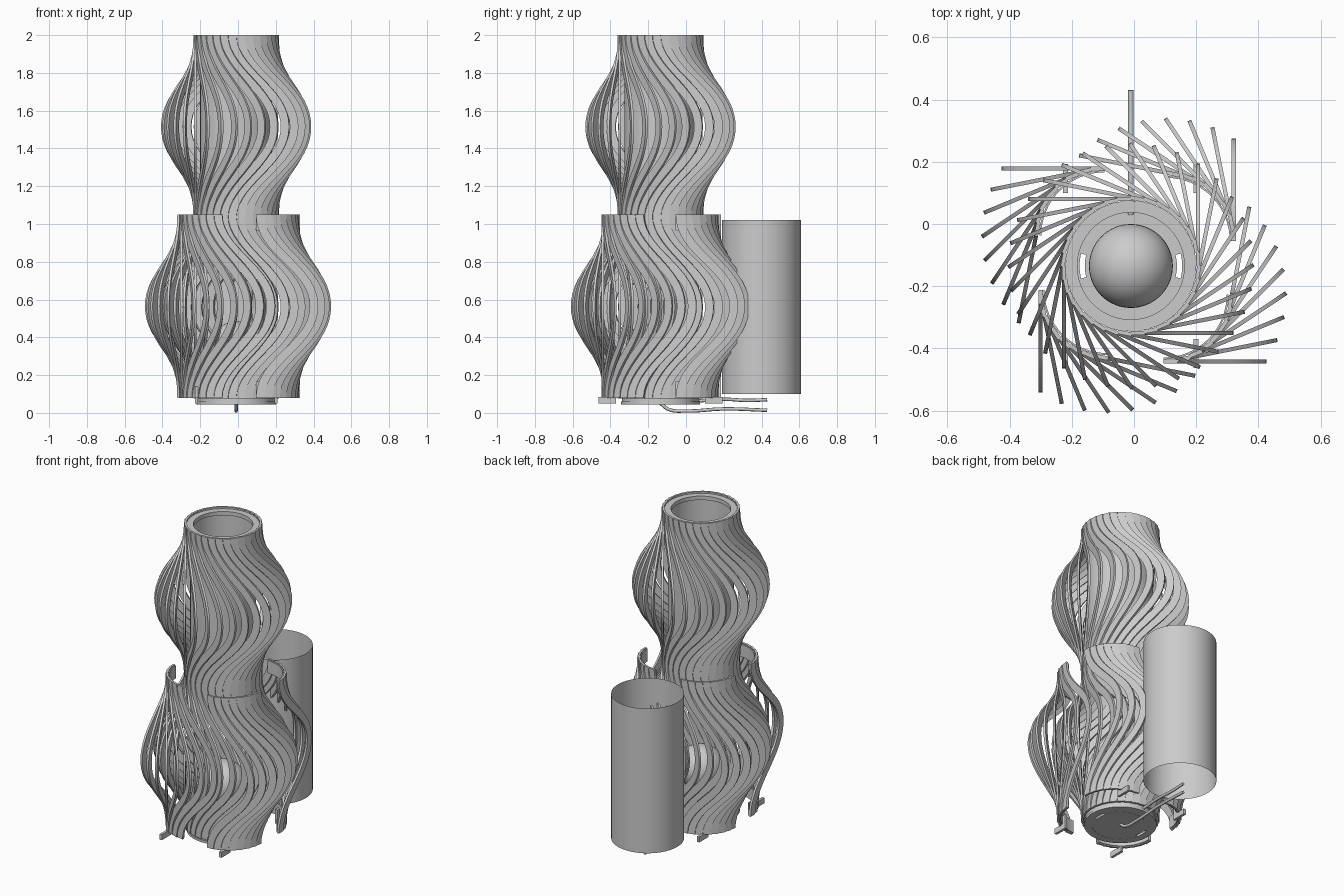
import bpy, bmesh, math
from math import sin, cos, pi, radians, sqrt
from mathutils import Matrix, Vector

if "Cube" in bpy.data.objects:
    bpy.data.objects.remove(bpy.data.objects["Cube"])

H = 0.97            # height of one tier of slats
R = 0.222           # radius of the slat ends
CX, CY = -0.01, -0.135


def finish(name, bm, smooth=True):
    bmesh.ops.recalc_face_normals(bm, faces=bm.faces[:])
    me = bpy.data.meshes.new(name)
    bm.to_mesh(me)
    bm.free()
    ob = bpy.data.objects.new(name, me)
    bpy.context.collection.objects.link(ob)
    if smooth:
        bpy.ops.object.select_all(action='DESELECT')
        ob.select_set(True)
        bpy.context.view_layer.objects.active = ob
        bpy.ops.object.shade_smooth_by_angle(angle=radians(30))
    return ob


def bow(t):
    """Outer edge of a slat, measured along the tangent."""
    u = sin(pi * t) ** 2
    return 0.045 + 0.285 * (u + 0.3 * u * u * (1 - u))


def add_slat(bm, mat, n=28, thick=0.013, width=0.045):
    """Flat bowed plate standing tangent to the ring."""
    rows = []
    for i in range(n + 1):
        t = i / n
        out = bow(t)
        slope = (bow(t + 0.001) - bow(t - 0.001)) / 0.002 / H
        inn = out - width * sqrt(1 + slope * slope)
        rows.append([bm.verts.new(mat @ Vector((x, s, t * H))) for x, s in
                     ((R - thick, inn), (R, inn), (R, out), (R - thick, out))])
    for a, b in zip(rows, rows[1:]):
        for k in range(4):
            bm.faces.new((a[k], a[(k + 1) % 4], b[(k + 1) % 4], b[k]))
    bm.faces.new(rows[0])
    bm.faces.new(rows[-1])


def slats(name, cx, cy, z, start, count):
    bm = bmesh.new()
    for i in range(count):
        a = radians(start + i * 11.25)
        add_slat(bm, Matrix.Translation((cx, cy, z)) @ Matrix.Rotation(a, 4, 'Z'))
    return finish(name, bm)


def ring(name, cx, cy, r0, r1, z0, z1, a0=0, a1=360, seg=64):
    """Flat-topped ring, or part of one, between two radii."""
    bm = bmesh.new()
    full = a1 - a0 >= 360
    n = max(4, round(seg * (a1 - a0) / 360))
    secs = []
    for i in range(n if full else n + 1):
        a = radians(a0 + (a1 - a0) * i / n)
        secs.append([bm.verts.new((cx + r * cos(a), cy + r * sin(a), z))
                     for r, z in ((r0, z0), (r1, z0), (r1, z1), (r0, z1))])
    for a, b in zip(secs, secs[1:] + (secs[:1] if full else [])):
        for k in range(4):
            bm.faces.new((a[k], a[(k + 1) % 4], b[(k + 1) % 4], b[k]))
    if not full:
        bm.faces.new(secs[0])
        bm.faces.new(secs[-1])
    return finish(name, bm)


def cylinder(name, x, y, r, z0, z1, caps=True, seg=64):
    bm = bmesh.new()
    bmesh.ops.create_cone(bm, cap_ends=caps, segments=seg, radius1=r, radius2=r, depth=z1 - z0,
                          matrix=Matrix.Translation((x, y, (z0 + z1) / 2)))
    return finish(name, bm)


def box(name, x0, x1, y0, y1, z0, z1):
    bm = bmesh.new()
    m = Matrix.Translation(((x0 + x1) / 2, (y0 + y1) / 2, (z0 + z1) / 2)) \
        @ Matrix.Diagonal((abs(x1 - x0), abs(y1 - y0), abs(z1 - z0), 1))
    bmesh.ops.create_cube(bm, size=1, matrix=m)
    return finish(name, bm, False)


# Upper tier: complete ring of slats, end rings and inner diffuser
slats("upper_slats", CX, CY, 1.03, 0, 32)
ring("upper_top_ring", CX, CY, 0.172, 0.21, 1.965, 1.99)
ring("upper_bottom_ring", CX, CY, 0.172, 0.21, 1.04, 1.065)
cylinder("upper_diffuser", CX, CY, 0.19, 1.065, 1.965, caps=False)

# Lower core tier: complete ring of slats directly under the upper one
slats("core_slats", CX, CY, 0.075, 0, 32)
ring("core_top_ring", CX, CY, 0.172, 0.21, 1.01, 1.03)

# Lower tier: four quarter shells moved apart diagonally
OFFSETS = ((0.105, -0.055), (-0.095, -0.037), (-0.085, -0.212), (0.095, -0.226))
for q, (x, y) in enumerate(OFFSETS):
    sx, sy = (1, -1, -1, 1)[q], (1, 1, -1, -1)[q]
    a = q * 90
    slats(f"lower_slats_{q}", x, y, 0.08, a, 8)
    for part, z in (("top", 0.965), ("bottom", 0.085)):
        ring(f"lower_{part}_band_{q}", x, y, 0.203, 0.209, z, z + 0.08, a, a + 90)
    # foot bracket with upright tab
    fx, fy = CX + sx * 0.21, CY + sy * 0.235
    box(f"foot_{q}", fx - 0.008, fx + 0.008, fy, CY + sy * 0.328, 0.05, 0.085)
    box(f"foot_tab_{q}", fx - 0.008, fx + 0.008, fy, fy + sy * 0.03, 0.05, 0.14)

# Base disc with two arc-shaped slots
cylinder("base_centre", CX, CY, 0.148, 0.045, 0.06)
ring("base_rim", CX, CY, 0.165, 0.21, 0.045, 0.06)
ring("base_upper_rim", CX, CY, 0.175, 0.205, 0.06, 0.085)
for i in range(2):
    ring(f"base_bridge_{i}", CX, CY, 0.145, 0.168, 0.046, 0.059, i * 180 + 14, i * 180 + 166)

# Bulb and socket
cylinder("socket", CX, CY, 0.05, 0.06, 0.24, seg=32)
bm = bmesh.new()
bmesh.ops.create_uvsphere(bm, u_segments=40, v_segments=20, radius=0.135,
                          matrix=Matrix.Translation((CX, CY, 0.35)))
finish("bulb", bm)

# Lower diffuser tube, pulled out to the back
cylinder("lower_diffuser", -0.01, 0.40, 0.21, 0.10, 1.02, caps=False, seg=72)


# Two cables leaving at the back
def cable(name, pts):
    cu = bpy.data.curves.new(name, 'CURVE')
    cu.dimensions = '3D'
    cu.bevel_depth = 0.009
    cu.bevel_resolution = 2
    cu.use_fill_caps = True
    sp = cu.splines.new('BEZIER')
    sp.bezier_points.add(len(pts) - 1)
    for p, (y, z) in zip(sp.bezier_points, pts):
        p.co = (-0.01, y, z)
        p.handle_left_type = p.handle_right_type = 'AUTO'
    bpy.context.collection.objects.link(bpy.data.objects.new(name, cu))


cable("lower_cable", ((-0.135, 0.05), (-0.09, 0.018), (0.0, 0.01), (0.2, 0.021), (0.43, 0.014)))
cable("upper_cable", ((0.03, 0.06), (0.2, 0.072), (0.33, 0.066), (0.43, 0.07)))
